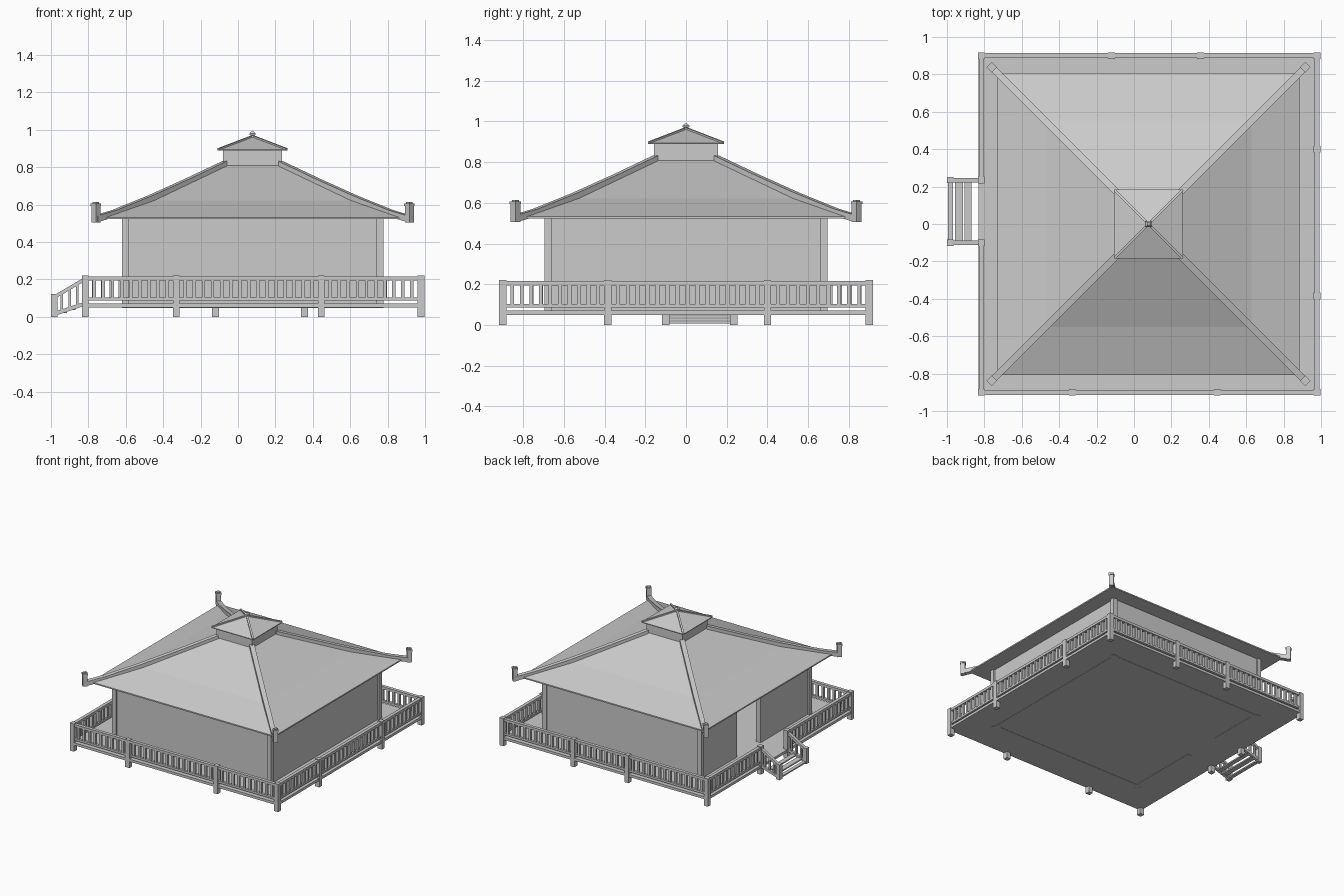
import bpy, bmesh, math
from mathutils import Vector, Matrix

if "Cube" in bpy.data.objects:
    bpy.data.objects.remove(bpy.data.objects["Cube"])

CX = 0.078            # building centre in x
X0, X1, Y = -0.817, 0.978, 0.9   # railing centre lines


def finish(name, bm):
    bmesh.ops.recalc_face_normals(bm, faces=bm.faces)
    me = bpy.data.meshes.new(name)
    bm.to_mesh(me)
    bm.free()
    ob = bpy.data.objects.new(name, me)
    bpy.context.collection.objects.link(ob)
    return ob


def box(bm, x0, x1, y0, y1, z0, z1, turn=0):
    mid = Vector(((x0 + x1) / 2, (y0 + y1) / 2, (z0 + z1) / 2))
    m = Matrix.Translation(mid) @ Matrix.Rotation(turn, 4, 'Z') @ Matrix.Diagonal((x1 - x0, y1 - y0, z1 - z0, 1))
    bmesh.ops.create_cube(bm, size=1, matrix=m)


def post(bm, x, y, z0, z1, w, turn=0):
    box(bm, x - w / 2, x + w / 2, y - w / 2, y + w / 2, z0, z1, turn)


def sweep(bm, pts, w, h):
    """Rectangular bar along a path lying in one vertical plane."""
    pts = [Vector(p) for p in pts]
    run = pts[-1] - pts[0]
    side = Vector((-run.y, run.x, 0)).normalized() * w / 2
    up = Vector((0, 0, h / 2))
    rings = [[bm.verts.new(p + s * side + u * up) for s, u in ((-1, -1), (1, -1), (1, 1), (-1, 1))] for p in pts]
    for a, b in zip(rings, rings[1:]):
        for i in range(4):
            j = (i + 1) % 4
            bm.faces.new((a[i], a[j], b[j], b[i]))
    bm.faces.new(rings[0])
    bm.faces.new(rings[-1])


def square_loft(bm, profile):
    """Stack of square rings (half size, z) closed at both ends."""
    rings = [[bm.verts.new((CX + sx * r, sy * r, z)) for sx, sy in ((-1, -1), (1, -1), (1, 1), (-1, 1))]
             for r, z in profile]
    for a, b in zip(rings, rings[1:]):
        for i in range(4):
            j = (i + 1) % 4
            bm.faces.new((a[i], a[j], b[j], b[i]))
    bm.faces.new(rings[0])
    bm.faces.new(rings[-1])


CORNERS = [(sx, sy) for sx in (-1, 1) for sy in (-1, 1)]

# Veranda floor
bm = bmesh.new()
box(bm, -0.832, 0.993, -0.915, 0.915, 0.05, 0.07)
finish("veranda_floor", bm)

# Railing posts
bm = bmesh.new()
gap = (-0.1, 0.235)
spots = [(x, y) for x in (X0, X1) for y in (-Y, Y)]
spots += [(-0.33, -Y), (0.445, -Y), (-0.12, Y), (0.355, Y), (X1, -0.385), (X1, 0.4)]
spots += [(X0, y) for y in gap]
for x, y in spots:
    post(bm, x, y, 0, 0.22, 0.036)
finish("railing_posts", bm)

# Rails and balusters, running between neighbouring posts
rails, bars = bmesh.new(), bmesh.new()
xs_front, xs_back = (X0, -0.33, 0.445, X1), (X0, -0.12, 0.355, X1)
runs = [((a, -Y), (b, -Y)) for a, b in zip(xs_front, xs_front[1:])]
runs += [((a, Y), (b, Y)) for a, b in zip(xs_back, xs_back[1:])]
ys = (-Y, -0.385, 0.4, Y)
runs += [((X1, a), (X1, b)) for a, b in zip(ys, ys[1:])]
runs += [((X0, -Y), (X0, gap[0])), ((X0, gap[1]), (X0, Y))]
for a, b in runs:
    a, b = Vector(a), Vector(b)
    sweep(rails, [(*a, 0.205), (*b, 0.205)], 0.026, 0.02)
    sweep(rails, [(*a, 0.095), (*b, 0.095)], 0.022, 0.016)
    n = round((b - a).length / 0.048)
    for i in range(1, n):
        p = a.lerp(b, i / n)
        post(bars, p.x, p.y, 0.1, 0.2, 0.018)
finish("railing_rails", rails)
finish("railing_balusters", bars)

# Stairs with sloping handrails
bm = bmesh.new()
for x0, x1, z in ((-0.995, -0.967, 0.012), (-0.957, -0.915, 0.026), (-0.905, -0.87, 0.042)):
    box(bm, x0, x1, gap[0], gap[1], z - 0.005, z + 0.005)
finish("stair_treads", bm)
bm = bmesh.new()
for y in gap:
    post(bm, -0.983, y, 0, 0.122, 0.034)
    sweep(bm, [(-0.983, y, 0.105), (X0, y, 0.202)], 0.024, 0.022)
    sweep(bm, [(-0.983, y, 0.015), (X0, y, 0.07)], 0.022, 0.022)
    for t in (0.25, 0.5, 0.75):
        x = -0.983 + t * (X0 + 0.983)
        post(bm, x, y, 0.015 + 0.055 * t, 0.105 + 0.097 * t, 0.014)
finish("stair_handrails", bm)

# House walls with a doorway on the left side
bm = bmesh.new()
o, i, top = 0.685, 0.645, 0.53
door = (-0.07, 0.225)
box(bm, CX - o, CX + o, -o, -i, 0.048, top)
box(bm, CX - o, CX + o, i, o, 0.048, top)
box(bm, CX + i, CX + o, -i, i, 0.048, top)
box(bm, CX - o, CX - i, -i, door[0], 0.048, top)
box(bm, CX - o, CX - i, door[1], i, 0.048, top)
finish("house_walls", bm)

# Corner columns
bm = bmesh.new()
for sx, sy in CORNERS:
    post(bm, CX + sx * 0.681, sy * 0.677, 0.048, top, 0.036)
finish("corner_columns", bm)

# Main roof, slightly concave
bm = bmesh.new()
square_loft(bm, [(0.78, 0.522), (0.807, 0.522), (0.807, 0.532), (0.55, 0.622), (0.155, 0.81)])
finish("main_roof", bm)

# Hip ridges and their upturned end posts
ridge, tips = bmesh.new(), bmesh.new()
for sx, sy in CORNERS:
    path = ((0.15, 0.815), (0.35, 0.72), (0.55, 0.63), (0.74, 0.553), (0.84, 0.523))
    sweep(ridge, [(CX + sx * r, sy * r, z) for r, z in path], 0.036, 0.034)
    x, y = CX + sx * 0.838, sy * 0.838
    post(tips, x, y, 0.505, 0.595, 0.034, math.pi / 4)
    post(tips, x, y, 0.593, 0.606, 0.04, math.pi / 4)
    post(tips, x, y, 0.606, 0.613, 0.024, math.pi / 4)
finish("hip_ridges", ridge)
finish("ridge_end_posts", tips)

# Cupola
bm = bmesh.new()
square_loft(bm, [(0.157, 0.80), (0.157, 0.892)])
finish("cupola_walls", bm)
bm = bmesh.new()
square_loft(bm, [(0.184, 0.888), (0.184, 0.894), (0.01, 0.96)])
finish("cupola_roof", bm)
bm = bmesh.new()
for sx, sy in CORNERS:
    sweep(bm, [(CX + sx * r, sy * r, z) for r, z in ((0.01, 0.961), (0.182, 0.895))], 0.014, 0.012)
finish("cupola_ridges", bm)

# Finial
bm = bmesh.new()
square_loft(bm, [(0.011, 0.945), (0.011, 0.97), (0.016, 0.972), (0.016, 0.98), (0.007, 0.99)])
finish("roof_finial", bm)
